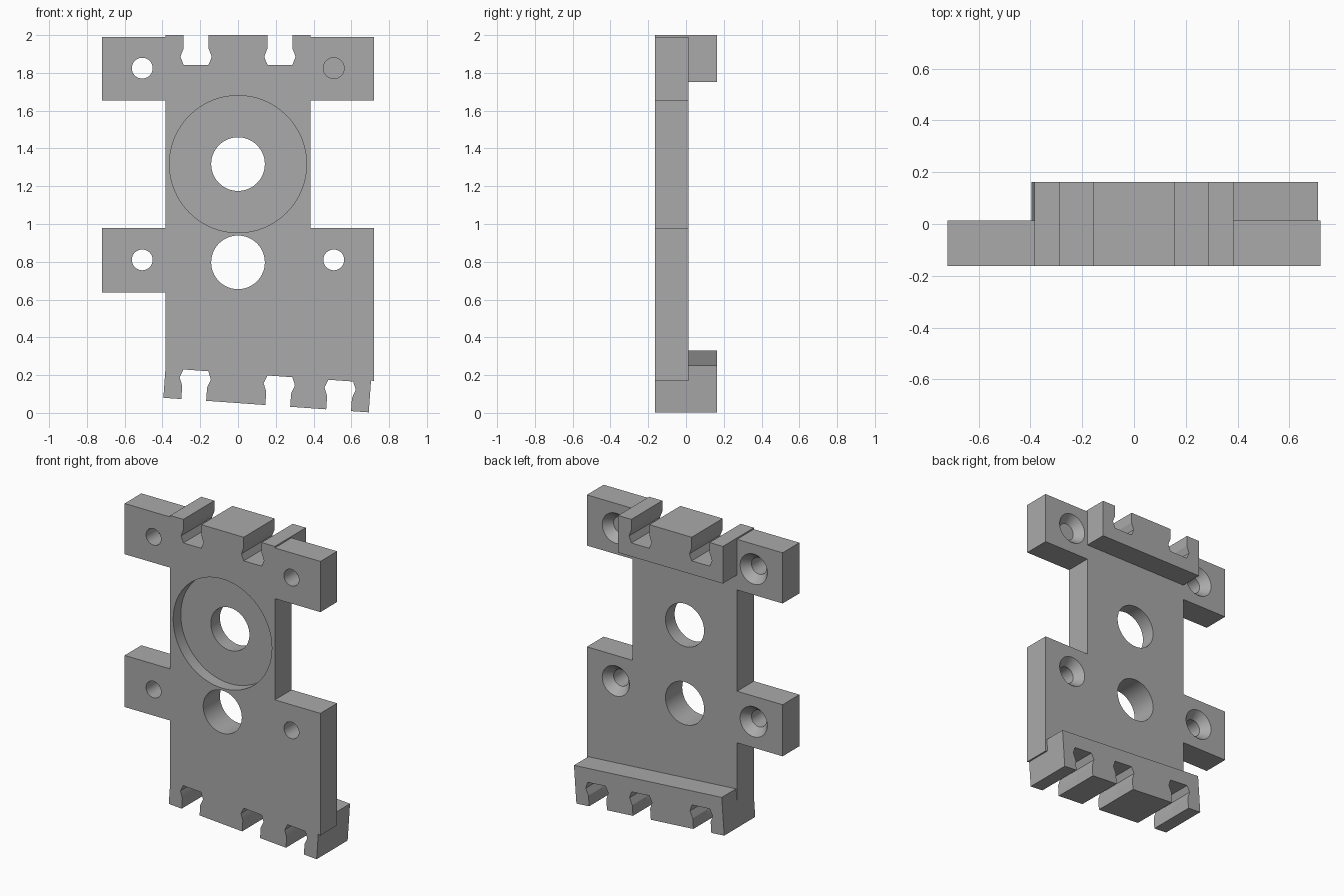
import bpy, bmesh, math
from mathutils import Matrix

default = bpy.data.objects.get("Cube")
if default:
    bpy.data.objects.remove(default)

FRONT, MID, BACK = -0.163, 0.013, 0.163

grey = bpy.data.materials.new("plain grey")
grey.use_nodes = True
colour = (0.4, 0.4, 0.4, 1)
grey.diffuse_color = colour
grey.node_tree.nodes["Principled BSDF"].inputs["Base Color"].default_value = colour


def make_object(name, bm):
    bmesh.ops.recalc_face_normals(bm, faces=bm.faces)
    mesh = bpy.data.meshes.new(name)
    bm.to_mesh(mesh)
    bm.free()
    mesh.materials.append(grey)
    obj = bpy.data.objects.new(name, mesh)
    bpy.context.collection.objects.link(obj)
    return obj


def extrude_profile(name, points, y0, y1):
    bm = bmesh.new()
    face = bm.faces.new([bm.verts.new((x, y0, z)) for x, z in points])
    out = bmesh.ops.extrude_face_region(bm, geom=[face])
    moved = [v for v in out["geom"] if isinstance(v, bmesh.types.BMVert)]
    bmesh.ops.translate(bm, verts=moved, vec=(0, y1 - y0, 0))
    return make_object(name, bm)


def slotted_edge(length, centres):
    """Edge along u with keyed slots cut inward along v."""
    half = [(0.066, 0), (0.066, 0.07), (0.083, 0.115), (0.066, 0.157)]
    pts = [(0, 0)]
    for c in centres:
        pts += [(c - w, d) for w, d in half]
        pts += [(c + w, d) for w, d in reversed(half)]
    return pts + [(length, 0)]


def tilted(u, v):
    a = math.radians(4.06)
    return (-0.395 + u * math.cos(a) + v * math.sin(a),
            0.08 - u * math.sin(a) + v * math.cos(a))


# Slotted edges of the level top bar and the tilted bottom bar
W, LENGTH = 0.385, 1.09
top_edge = [(u - W, 2 - v) for u, v in slotted_edge(2 * W, (W - 0.222, W + 0.222))]
low_edge = [tilted(u, v) for u, v in slotted_edge(LENGTH, (0.161, 0.607, 0.93))]

# Main plate with four mounting ears
right_side = [(W, 1.99), (0.72, 1.99), (0.72, 1.653), (W, 1.653),
              (W, 0.98), (0.72, 0.98), (0.72, 0.168), tilted(LENGTH, 0.17)]
left_side = [tilted(0, 0.145), (-W, 0.637), (-0.72, 0.637), (-0.72, 0.98), (-W, 0.98),
             (-W, 1.653), (-0.72, 1.653), (-0.72, 1.99), (-W, 1.99)]
plate = extrude_profile("mounting_plate",
                        top_edge + right_side + low_edge[::-1] + left_side, FRONT, MID)

# Raised bars on the back
extrude_profile("top_back_bar", top_edge + [(W, 1.753), (-W, 1.753)], MID, BACK)
extrude_profile("bottom_back_bar",
                low_edge + [tilted(LENGTH, 0.25), tilted(0, 0.25)], MID, BACK)


def drill(x, z, y0, y1, r0, r1):
    """Cut a round or conical hole along y through the plate."""
    bm = bmesh.new()
    place = Matrix.Translation((x, (y0 + y1) / 2, z)) @ Matrix.Rotation(-math.pi / 2, 4, "X")
    bmesh.ops.create_cone(bm, cap_ends=True, segments=64, radius1=r0, radius2=r1,
                          depth=y1 - y0, matrix=place)
    cutter = make_object("hole_cutter", bm)
    cutter.hide_render = True
    mod = plate.modifiers.new("hole", "BOOLEAN")
    mod.operation = "DIFFERENCE"
    mod.solver = "EXACT"
    mod.object = cutter
    bpy.context.view_layer.objects.active = plate
    bpy.ops.object.modifier_apply(modifier=mod.name)
    bpy.data.objects.remove(cutter)


# Round recess in the front and the two large holes
drill(0, 1.317, FRONT - 0.1, FRONT + 0.08, 0.363, 0.363)
for z in (1.317, 0.797):
    drill(0, z, -0.4, 0.4, 0.142, 0.142)

# Screw holes, countersunk from the back
for x in (-0.507, 0.507):
    for z in (1.825, 0.81):
        drill(x, z, -0.4, 0.4, 0.055, 0.055)
        drill(x, z, MID - 0.055, MID + 0.011, 0.055, 0.109)

bpy.ops.object.select_all(action="DESELECT")
plate.select_set(True)
bpy.context.view_layer.objects.active = plate
bpy.ops.object.shade_smooth_by_angle(angle=math.radians(30))
